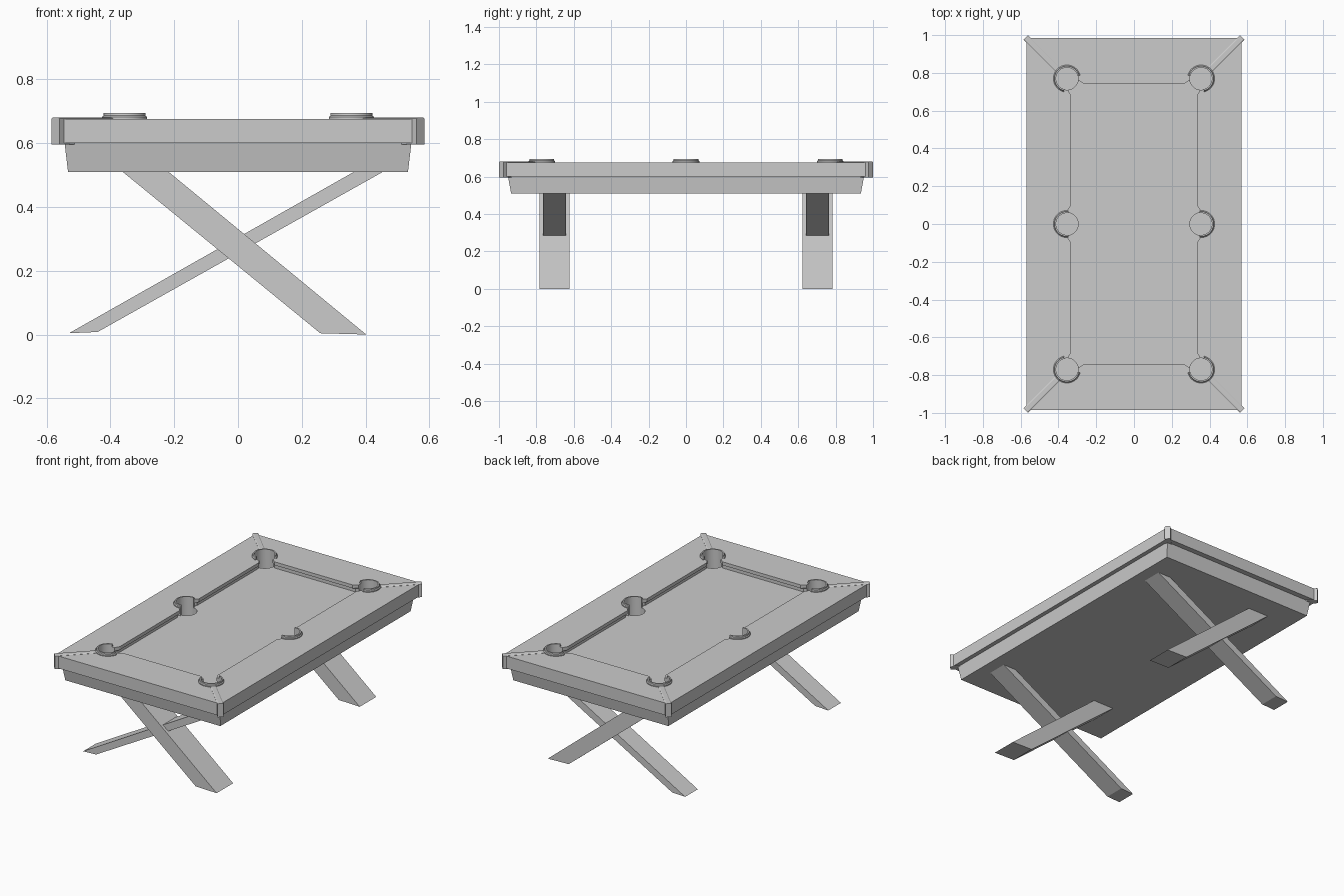
import bpy, bmesh, math
from mathutils import Vector

if "Cube" in bpy.data.objects:
    bpy.data.objects.remove(bpy.data.objects["Cube"])


def loft(name, solids):
    """Each solid is a list of equal-length 3D loops, skinned and capped."""
    bm = bmesh.new()
    for loops in solids:
        rows = [[bm.verts.new(p) for p in loop] for loop in loops]
        n = len(rows[0])
        for a, b in zip(rows, rows[1:]):
            for i in range(n):
                j = (i + 1) % n
                bm.faces.new((a[i], a[j], b[j], b[i]))
        bm.faces.new(rows[0])
        bm.faces.new(rows[-1])
    bmesh.ops.recalc_face_normals(bm, faces=bm.faces)
    me = bpy.data.meshes.new(name)
    bm.to_mesh(me)
    bm.free()
    ob = bpy.data.objects.new(name, me)
    bpy.context.collection.objects.link(ob)
    return ob


def at_z(pts, z, sx=1, sy=1):
    return [(x * sx, y * sy, z) for x, y in pts]


def rect(x, y):
    return [(-x, -y), (x, -y), (x, y), (-x, y)]


def cut(ob, cutters):
    for c in cutters:
        m = ob.modifiers.new("cut", 'BOOLEAN')
        m.operation = 'DIFFERENCE'
        m.solver = 'EXACT'
        m.object = c
    dg = bpy.context.evaluated_depsgraph_get()
    me = bpy.data.meshes.new_from_object(ob.evaluated_get(dg))
    ob.modifiers.clear()
    ob.data = me


def smooth(ob):
    bpy.ops.object.select_all(action='DESELECT')
    ob.select_set(True)
    bpy.context.view_layer.objects.active = ob
    bpy.ops.object.shade_smooth_by_angle(angle=math.radians(30))


PX, PY = 0.355, 0.77
pockets = [(sx * PX, sy * PY) for sx in (-1, 1) for sy in (-1, 0, 1)]

# Cutter for the pocket cups
cups = []
for cx, cy in pockets:
    circle = [(cx + 0.06 * math.cos(t), cy + 0.06 * math.sin(t))
              for t in (2 * math.pi * i / 32 for i in range(32))]
    cups.append([at_z(circle, 0.53), at_z(circle, 0.8)])
cup_cutter = loft("cup_cutter", cups)

# Cutter for the playing opening: cushion noses with flared jaws, undercut below
quarter = [(0.36, 0.062), (0.335, 0.095), (0.335, 0.685),
           (0.352, 0.712), (0.298, 0.765), (0.268, 0.743)]
half = quarter + [(-x, y) for x, y in reversed(quarter)]
outline = half + [(x, -y) for x, y in reversed(half)]
opening_cutter = loft("opening_cutter", [[
    at_z(outline, 0.8), at_z(outline, 0.655),
    at_z(outline, 0.65, 1.04, 1.018), at_z(outline, 0.55, 1.04, 1.018)]])

# Rail frame, playing bed and tapered apron
rail = loft("rail_frame", [[at_z(rect(0.57, 0.985), 0.60), at_z(rect(0.57, 0.985), 0.676)]])
cut(rail, [opening_cutter, cup_cutter])
bed = loft("playing_bed", [[at_z(rect(0.45, 0.87), 0.595), at_z(rect(0.45, 0.87), 0.63)]])
cut(bed, [cup_cutter])
apron = loft("apron", [[at_z(rect(0.533, 0.935), 0.51), at_z(rect(0.544, 0.952), 0.602)]])
cut(apron, [cup_cutter])
for ob in (rail, bed, apron):
    smooth(ob)
for c in (cup_cutter, opening_cutter):
    bpy.data.objects.remove(c)

# Raised pocket collars, open towards the bed
section = [(0.058, 0.63), (0.072, 0.63), (0.072, 0.682),
           (0.067, 0.686), (0.066, 0.694), (0.058, 0.694)]
for cx, cy in pockets:
    if cy:
        mid, span = math.atan2(math.copysign(1, cy), math.copysign(1, cx)), math.radians(122)
    else:
        mid, span = (0 if cx > 0 else math.pi), math.radians(97)
    loops = []
    for i in range(25):
        t = mid - span + 2 * span * i / 24
        loops.append([(cx + r * math.cos(t), cy + r * math.sin(t), z) for r, z in section])
    smooth(loft("pocket_collar", [loops]))

# Mitred corner trims running from the corner pockets around the outer corners
profile = [(-0.017, 0.596), (0.017, 0.596), (0.017, 0.677),
           (0.011, 0.681), (-0.011, 0.681), (-0.017, 0.677)]
for sx in (-1, 1):
    for sy in (-1, 1):
        out = Vector((sx, sy)).normalized()
        side = Vector((-out.y, out.x))
        loops = []
        for d in (0.064, 0.307):
            c = Vector((sx * PX, sy * PY)) + out * d
            loops.append([(*(c + side * w), z) for w, z in profile])
        loft("corner_trim", [loops])

# Crossed legs at each end: a broad plank and a slimmer brace
planks = {"broad_leg": ([(-0.364, 0.512), (-0.22, 0.512), (0.402, 0.0), (0.258, 0.004)], 0.081),
          "slim_leg": ([(0.367, 0.512), (0.458, 0.512), (-0.44, 0.008), (-0.53, 0.004)], 0.062)}
planks["slim_leg"][0][2:] = [(-0.44, 0.008), (-0.53, 0.004)]
for cy in (-0.703, 0.703):
    for name, (pts, w) in planks.items():
        # order points around the outline
        a, b, c, d = pts
        loft(name, [[[(x, cy + s * w, z) for x, z in (a, b, c, d)] for s in (-1, 1)]])
